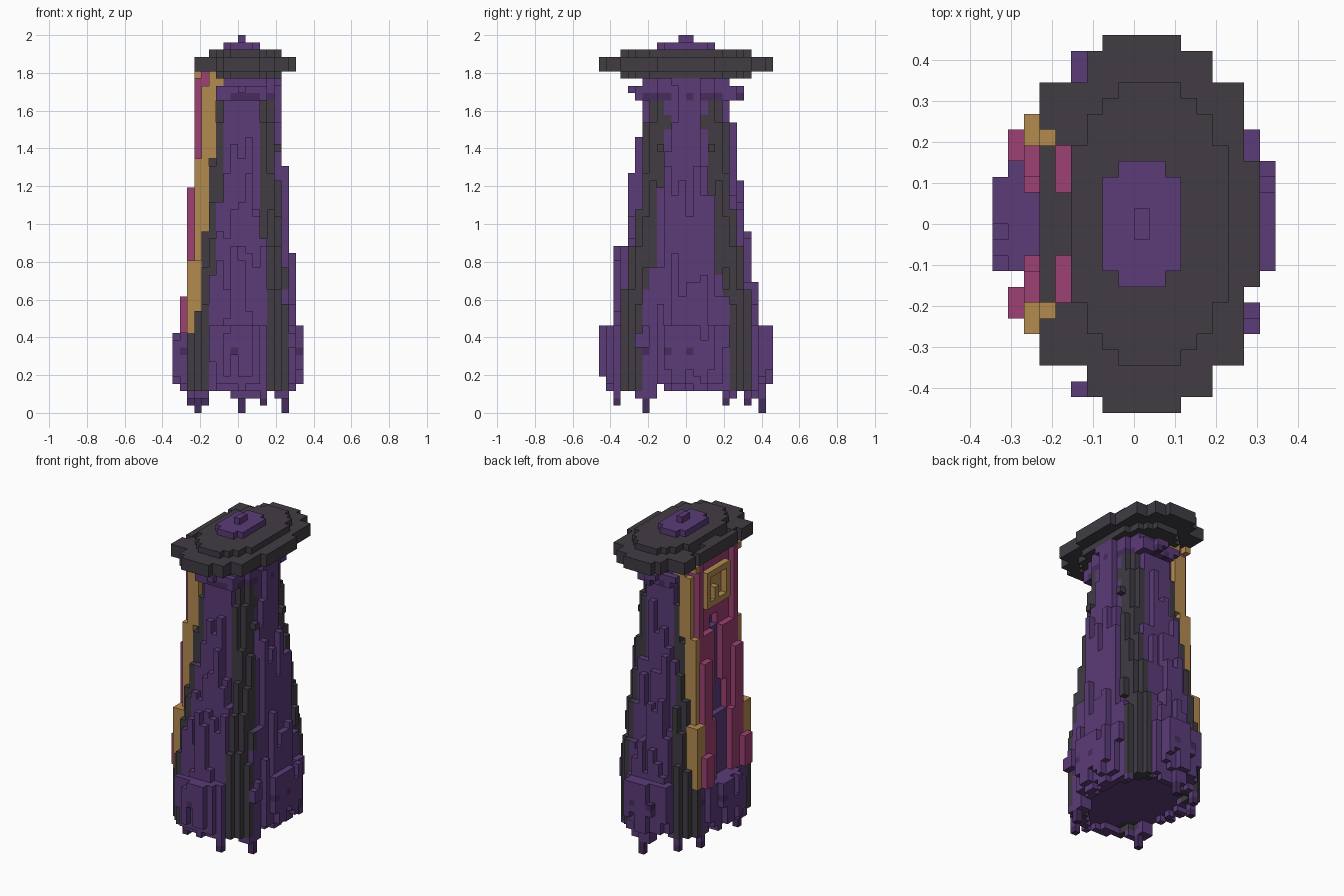
import bpy, bmesh, math, random
from mathutils import Vector

cube = bpy.data.objects.get("Cube")
if cube:
    bpy.data.objects.remove(cube, do_unlink=True)

random.seed(7)
V = 2 / 52  # size of one block


def material(name, rgb):
    lin = [((c / 255 + 0.055) / 1.055) ** 2.4 for c in rgb] + [1]
    m = bpy.data.materials.new(name)
    m.use_nodes = True
    m.diffuse_color = lin
    m.node_tree.nodes["Principled BSDF"].inputs["Base Color"].default_value = lin
    return m


MATS = {
    "purple": material("purple", (91, 60, 120)),
    "dark": material("dark purple", (70, 45, 92)),
    "grey": material("charcoal", (65, 60, 68)),
    "gold": material("gold", (180, 139, 80)),
    "pink": material("magenta", (156, 65, 114)),
}
blocks = {}  # (i, j, k) -> (part, colour)


def put(cell, part, colour):
    blocks[cell] = (part, colour)


def mirrored(side):
    return side, -1 - side


# Robe outline: (layer, half width, half depth)
OUTLINE = [(0, 7.9, 10.6), (10, 7.9, 10.6), (15, 7.6, 9.9), (21, 7.2, 8.9),
           (28, 6.5, 7.6), (34, 5.8, 6.7), (40, 5.3, 6.1), (46, 5, 6.4)]


def radii(k):
    k = min(max(k, 0), 46)
    for (a, ax, ay), (b, bx, by) in zip(OUTLINE, OUTLINE[1:]):
        if k <= b:
            t = (k - a) / (b - a)
            return ax + (bx - ax) * t, ay + (by - ay) * t


def distance(i, j, k):
    rx, ry = radii(k)
    x, y = abs(i + 0.5 - 0.6 * k / 46) / rx, abs(j + 0.5) / ry
    return math.hypot(x, y), math.degrees(math.atan2(y, x))


# Low points of the hem: (i, j) -> lowest layer
FEET = {(0, 10): 0, (1, 10): 0, (6, -6): 0, (7, -6): 0, (-6, -6): 0, (-5, -6): 0,
        (3, -10): 1, (-4, -10): 1, (6, 6): 1, (-7, 5): 1, (-5, 8): 1}

# Robe of ragged hanging strands with four charcoal ribs
for i in range(-9, 9):
    for j in range(-12, 12):
        shift = random.choice((-5, -3, -1, 0, 1, 3, 5))
        tuft = random.random()
        hem = min([random.choice((3, 4))] + [
            low + 2 * max(abs(i - a), abs(j - b)) for (a, b), low in FEET.items()])
        for k in range(46):
            e, angle = distance(i, j, k)
            rib = 37 - k / 6 < angle < 59
            if rib:
                inside = e <= 1.05
            else:
                e = distance(i, j, k - shift)[0]
                limit = 1.0
                if 4 <= k <= 11:
                    if angle < 14 or angle > 76:
                        limit = 1.12
                    elif tuft < 0.55:
                        limit = 1.13 if 5 + 8 * tuft < k else 1.05
                if k in (43, 44) and angle > 45:
                    limit = 1.2
                inside = e <= limit
            low = 4 if e < 0.78 else hem
            if e > 1.02 and not rib:
                low = 3 + int(tuft * 6)
            if not inside or k < low:
                continue
            eye = k in (39, 40) and j in (2, -3) and i > 0
            if (rib and 2 < k < 43 and e > 0.75) or eye:
                put((i, j, k), "ribs", "grey")
            else:
                shade = k < 2 or (k == 8 and tuft > 0.5) or (k == 43 and tuft > 0.5)
                put((i, j, k), "robe", "dark" if shade else "purple")

# Trimmed panel stepping outward down one side
for k in range(11, 47):
    trim = -4 if k >= 45 else -5 if k >= 35 else -6 if k >= 21 else -7
    panel = -6 if k >= 35 else -7 if 21 <= k <= 30 else -8 if k <= 15 else trim
    raised = (4,) if k >= 35 else (3, 4) if k > 15 else (4, 5)
    gap = 0 if k > 36 else 1 if k > 25 else 2
    for side in range(7):
        front = panel if side in raised else trim
        for j in mirrored(side):
            for i in range(-9, front):
                blocks.pop((i, j, k), None)
            if side == 5 or (side == 6 and k < 21):
                for i in (trim, trim + 1):
                    put((i, j, k), "panel_trim", "gold")
            elif gap <= side < 5:
                for i in range(min(front, -5), trim + 2):
                    put((i, j, k), "side_panel", "pink")
            elif side < gap:
                for i in (trim + 1, trim + 2):
                    put((i, j, k), "robe", "purple")
                blocks.pop((trim, j, k), None)
            if side in raised:
                for i in range(panel, trim):
                    put((i, j, k), "side_panel", "pink")

# Square buckle high on the panel
for j in range(-3, 3):
    for k in range(39, 45):
        border = j in (-3, 2) or k in (39, 44)
        if border or (j == 0 and k < 42):
            put((-6, j, k), "buckle", "gold")
        put((-5, j, k), "buckle", "gold")


# Stepped oval brim, crown and nub
def oval(part, colour, cx, rx, ry, k0, k1):
    for i in range(-9, 9):
        for j in range(-12, 12):
            if ((i + 0.5 - cx) / rx) ** 2 + ((j + 0.5) / ry) ** 2 <= 1:
                for k in range(k0, k1):
                    put((i, j, k), part, colour)


oval("brim", "grey", 1, 5.2, 9.2, 46, 50)
for first, last, depth in ((-2, 2, 12), (-3, 4, 11), (-6, 6, 9), (-6, 7, 4)):
    for i in range(first, last + 1):
        for j in range(-depth, depth):
            for k in (47, 48):
                put((i, j, k), "brim", "grey")
oval("crown", "purple", 0.5, 2.9, 4.4, 50, 51)
for j in (-1, 0):
    put((0, j, 51), "crown_nub", "purple")

# Slots in the brim where the panel and its trim come through
for i, side, part, colour in ((-5, 2, "side_panel", "pink"), (-5, 3, "side_panel", "pink"),
                              (-5, 4, "side_panel", "pink"), (-6, 5, "panel_trim", "gold")):
    for j in mirrored(side):
        for k in (47, 48):
            blocks.pop((i, j, k), None)
        put((i, j, 46), part, colour)

# Turn the exposed block faces of each part into a mesh
DIRS = [Vector(d) for d in ((1, 0, 0), (-1, 0, 0), (0, 1, 0), (0, -1, 0), (0, 0, 1), (0, 0, -1))]
for part in sorted({p for p, c in blocks.values()}):
    colours = sorted({c for p, c in blocks.values() if p == part})
    bm = bmesh.new()
    corners = {}

    def corner(p):
        key = tuple(round(c) for c in p)
        if key not in corners:
            corners[key] = bm.verts.new(Vector(key) * V)
        return corners[key]

    for cell, (owner, colour) in blocks.items():
        if owner != part:
            continue
        centre = Vector(cell) + Vector((0.5, 0.5, 0.5))
        for d in DIRS:
            if tuple(int(a + b) for a, b in zip(cell, d)) in blocks:
                continue
            u = Vector((d.y, d.z, d.x)) / 2
            w = d.cross(u)
            mid = centre + d / 2
            f = bm.faces.new([corner(mid + s * u + t * w)
                              for s, t in ((-1, -1), (1, -1), (1, 1), (-1, 1))])
            f.material_index = colours.index(colour)
    mesh = bpy.data.meshes.new(part)
    bm.to_mesh(mesh)
    bm.free()
    for c in colours:
        mesh.materials.append(MATS[c])
    bpy.context.collection.objects.link(bpy.data.objects.new(part, mesh))
